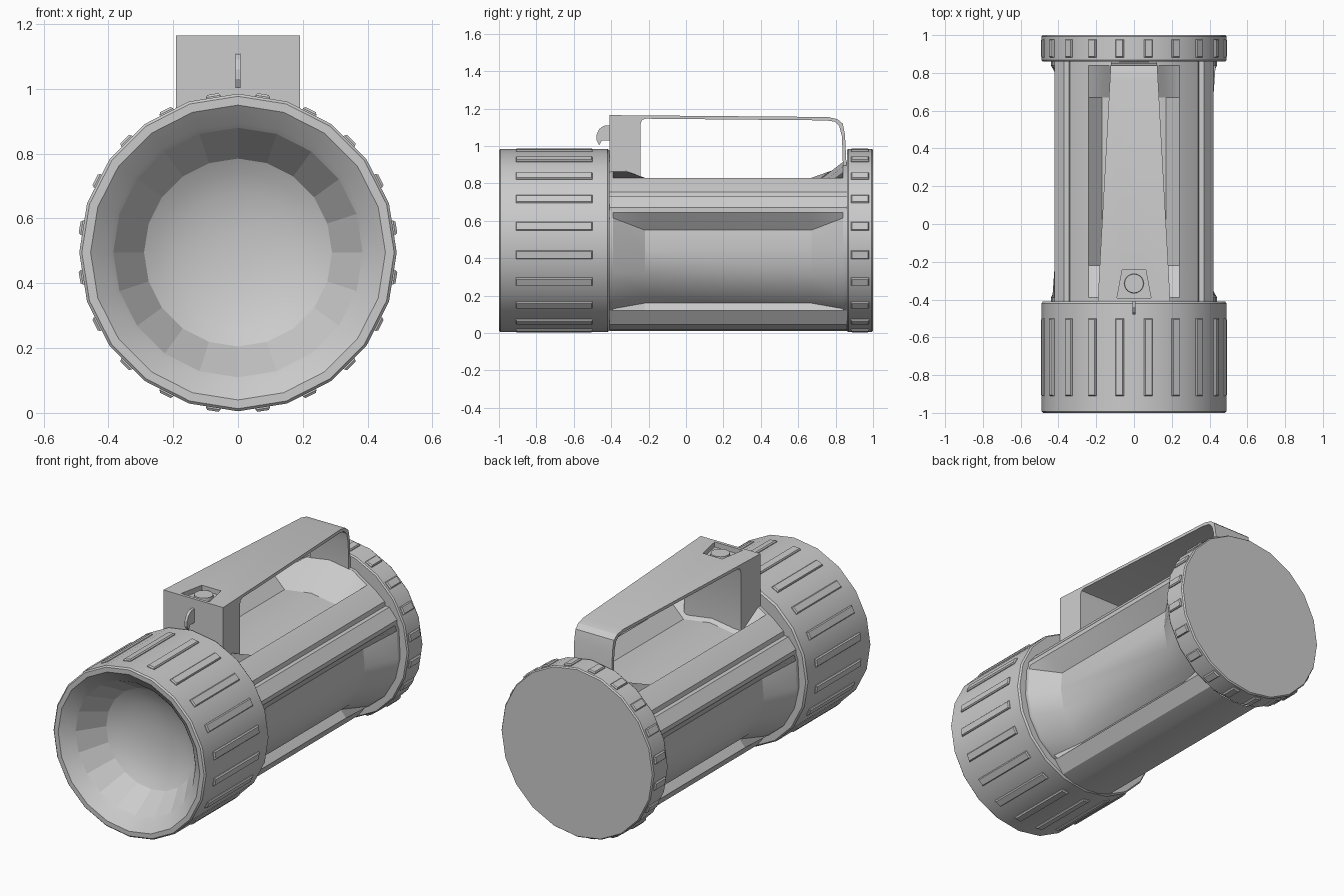
import bpy, bmesh, math
from mathutils import Matrix, Vector

if "Cube" in bpy.data.objects:
    bpy.data.objects.remove(bpy.data.objects["Cube"])

CZ = 0.495      # height of the torch axis
SIDES = 20


def finish(name, bm, angle=None):
    bmesh.ops.recalc_face_normals(bm, faces=bm.faces[:])
    me = bpy.data.meshes.new(name)
    bm.to_mesh(me)
    bm.free()
    ob = bpy.data.objects.new(name, me)
    bpy.context.collection.objects.link(ob)
    if angle:
        bpy.ops.object.select_all(action='DESELECT')
        ob.select_set(True)
        bpy.context.view_layer.objects.active = ob
        bpy.ops.object.shade_smooth_by_angle(angle=math.radians(angle))
    return ob


def loft(bm, rings, cap_start=True, cap_end=True):
    """Join closed loops of points into a skin."""
    vs = [[bm.verts.new(p) for p in r] for r in rings]
    n = len(vs[0])
    for a, b in zip(vs, vs[1:]):
        for i in range(n):
            j = (i + 1) % n
            bm.faces.new((a[i], a[j], b[j], b[i]))
    if cap_start:
        bm.faces.new(vs[0])
    if cap_end:
        bm.faces.new(vs[-1])


def lathe(name, profile, angle=None, caps=(False, False)):
    """Turn (radius, y) points around the torch axis."""
    bm = bmesh.new()
    step = 2 * math.pi / SIDES
    loft(bm, [[(r * math.sin(i * step), y, CZ + r * math.cos(i * step))
               for i in range(SIDES)] for r, y in profile], *caps)
    return finish(name, bm, angle)


def grip_ribs(name, y0, y1):
    """Ring of small tapered bars, one per facet."""
    bm = bmesh.new()
    for i in range(SIDES):
        rot = Matrix.Translation((0, 0, CZ)) @ Matrix.Rotation(math.radians(9 + 18 * i), 4, 'Y')
        loft(bm, [[rot @ Vector(p) for p in (
            (-w, y0 + d, r), (w, y0 + d, r), (w, y1 - d, r), (-w, y1 - d, r))]
            for w, d, r in ((0.023, 0, 0.478), (0.023, 0, 0.488), (0.018, 0.005, 0.495))],
            False, True)
    return finish(name, bm)


def side_plate(name, outline, half_width, angle=None):
    """Extrude a (y, z) outline across x; the width may vary with y."""
    bm = bmesh.new()
    loft(bm, [[(s * half_width(y), y, z) for y, z in outline] for s in (-1, 1)])
    return finish(name, bm, angle)


# Head shell with sloped front lip
lathe("head", [(0.385, -0.94), (0.40, -0.955), (0.455, -1.0), (0.482, -1.0),
               (0.49, -0.992), (0.49, -0.42), (0.482, -0.41), (0.40, -0.41)], 30)
grip_ribs("head_ribs", -0.91, -0.50)

# Faceted reflector and smooth concave dish
lathe("reflector", [(0.385, -0.94), (0.29, -0.795)])
lathe("reflector_dish", [(0.29, -0.795), (0.25, -0.773), (0.19, -0.751),
                         (0.12, -0.736), (0.05, -0.729)], 30, (False, True))

# Rear cap
lathe("rear_cap", [(0.33, 0.86), (0.484, 0.86), (0.49, 0.868), (0.49, 0.992), (0.484, 1.0)],
      30, (False, True))
grip_ribs("rear_cap_ribs", 0.882, 0.978)

# Body: half section (x, z) in the scooped middle and at the flared ends
middle = [(0, .29), (.17, .265), (.24, .335), (.28, .31), (.34, .26), (.345, .235),
          (.37, .235), (.42, .175), (.42, .15), (.335, .055), (.345, -.05),
          (.32, -.18), (.25, -.29), (.19, -.335), (.225, -.375),
          (.17, -.448), (.09, -.475), (0, -.485)]
ends = list(middle)
ends[0:2] = [(0, .42), (.15, .395)]
ends[9:14] = [(.432, .12), (.44, -.04), (.41, -.17), (.34, -.29), (.25, -.365)]


def section(half, y):
    full = half + [(-x, z) for x, z in half[-2:0:-1]]
    return [(x, y, CZ + z) for x, z in full]


bm = bmesh.new()
loft(bm, [section(ends, -0.41), section(ends, -0.39), section(middle, -0.22),
          section(middle, 0.67), section(ends, 0.84), section(ends, 0.86)], False, False)
finish("body", bm, 25)

# Tapered carrying handle with thick front leg
handle = side_plate("handle", [
    (-.41, .78), (-.41, 1.165), (.76, 1.155), (.81, 1.143), (.838, 1.12), (.85, 1.06),
    (.86, .86), (.84, .86), (.834, 1.05), (.82, 1.105), (.795, 1.13), (.75, 1.137),
    (-.215, 1.146), (-.235, 1.14), (-.242, 1.12), (-.242, .78)],
    lambda y: 0.192 - (y + 0.41) * 0.055, 25)

# Recess in the handle top for the switch
bm = bmesh.new()
loft(bm, [[(-.09, -.392, z), (.09, -.392, z), (.062, -.243, z), (-.062, -.243, z)]
          for z in (1.135, 1.2)])
cutter = finish("switch_recess_cutter", bm)
cutter.hide_render = True
mod = handle.modifiers.new("switch_recess", 'BOOLEAN')
mod.operation = 'DIFFERENCE'
mod.solver = 'EXACT'
mod.object = cutter
bpy.context.view_layer.objects.active = handle
bpy.ops.object.modifier_apply(modifier=mod.name)
bpy.data.objects.remove(cutter)

# Round push button
bm = bmesh.new()
bmesh.ops.create_cone(bm, cap_ends=True, segments=20, radius1=0.052, radius2=0.05, depth=0.02,
                      matrix=Matrix.Translation((0, -0.315, 1.145)))
finish("push_button", bm, 30)

# Thin hook on the front of the handle
side_plate("front_hook", [(-.405, 1.11), (-.44, 1.108), (-.465, 1.09), (-.478, 1.06),
                          (-.478, 1.03), (-.463, 1.003), (-.45, 1.03), (-.405, 1.03)],
           lambda y: 0.008)
